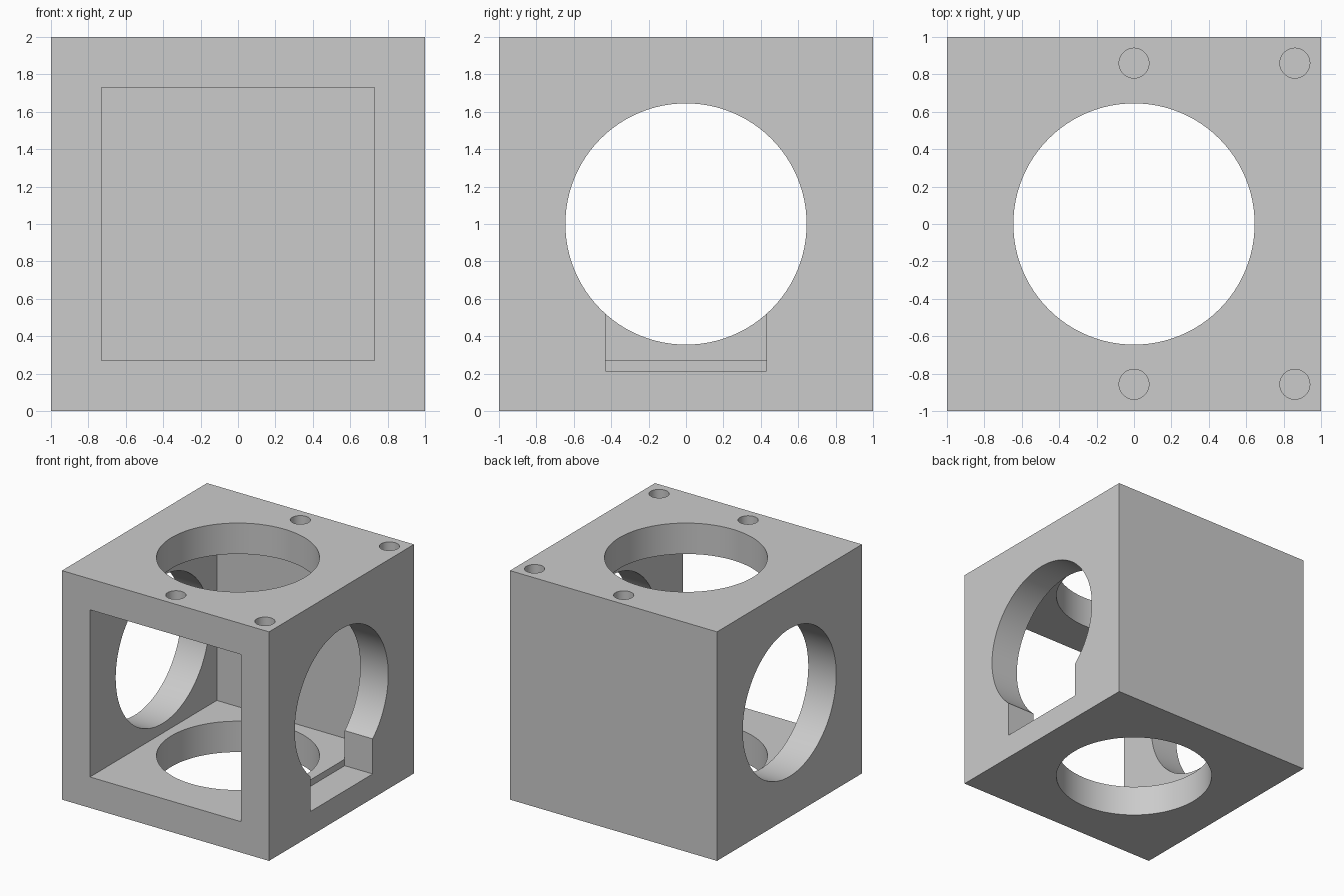
import bpy
import math

if "Cube" in bpy.data.objects:
    bpy.data.objects.remove(bpy.data.objects["Cube"], do_unlink=True)

WALL = 0.73     # inner face of the side walls
BORE = 0.645    # radius of the large openings


def box(name, low, high):
    centre = [(a + b) / 2 for a, b in zip(low, high)]
    bpy.ops.mesh.primitive_cube_add(size=1, location=centre)
    obj = bpy.context.object
    obj.name = name
    obj.scale = [b - a for a, b in zip(low, high)]
    bpy.ops.object.transform_apply(location=True, rotation=False, scale=True)
    return obj


def cylinder(name, radius, depth, location, rotation=(0, 0, 0), sides=96):
    bpy.ops.mesh.primitive_cylinder_add(vertices=sides, radius=radius, depth=depth,
                                        location=location, rotation=rotation)
    bpy.context.object.name = name
    return bpy.context.object


# Solid block
body = box("cube_housing", (-1, -1, 0), (1, 1, 2))

# Square cavity, open at the front
cutters = [box("cavity_cutter", (-WALL, -1.2, 1 - WALL), (WALL, 0.75, 1 + WALL))]

# Round bores through the sides and through top and bottom
cutters.append(cylinder("side_bore_cutter", BORE, 3, (0, 0, 1), (0, math.pi / 2, 0)))
cutters.append(cylinder("vertical_bore_cutter", BORE, 3, (0, 0, 1)))

# Slot below the bore in the left wall
cutters.append(box("slot_cutter", (WALL, -0.43, 0.213), (1.2, 0.43, 0.9)))

# Blind screw holes in the top
for x in (0, 0.86):
    for y in (-0.857, 0.86):
        cutters.append(cylinder("screw_hole_cutter", 0.08, 0.4, (x, y, 2), sides=48))

# Cut the block, then drop the cutters
for cutter in cutters:
    cutter.hide_render = True
    bpy.ops.object.select_all(action="DESELECT")
    bpy.context.view_layer.objects.active = body
    body.select_set(True)
    cut = body.modifiers.new("cut", "BOOLEAN")
    cut.operation = "DIFFERENCE"
    cut.solver = "EXACT"
    cut.object = cutter
    bpy.ops.object.modifier_apply(modifier=cut.name)
    bpy.data.objects.remove(cutter, do_unlink=True)

# Plain grey finish
grey = bpy.data.materials.new("light_grey")
grey.use_nodes = True
colour = (0.6, 0.6, 0.6, 1)
grey.diffuse_color = colour
grey.node_tree.nodes["Principled BSDF"].inputs["Base Color"].default_value = colour
body.data.materials.clear()
body.data.materials.append(grey)

body.select_set(True)
bpy.context.view_layer.objects.active = body
bpy.ops.object.shade_smooth_by_angle(angle=math.radians(30))
